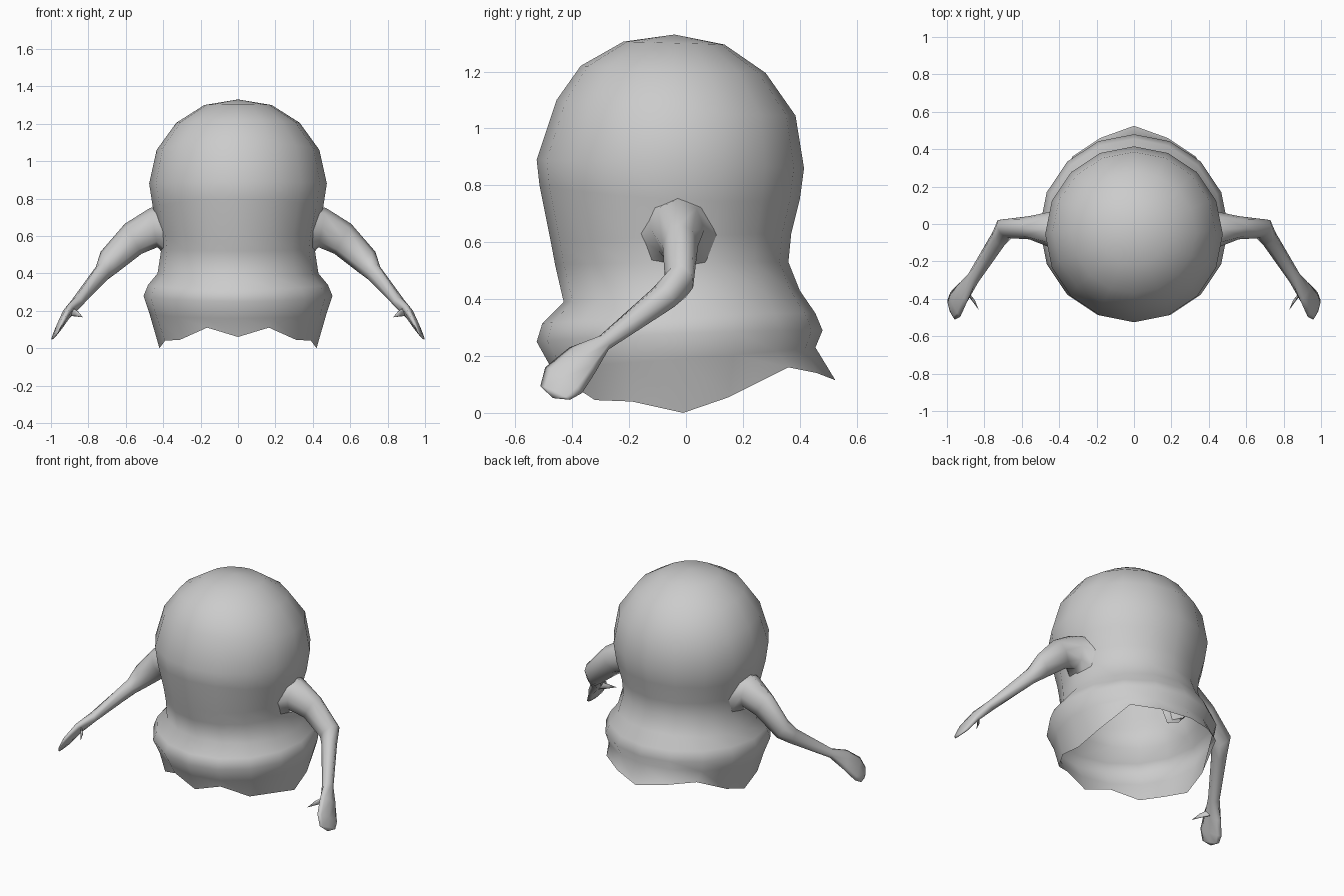
import bpy, bmesh, math
from mathutils import Vector

grey = bpy.data.materials.new("plain grey")
grey.diffuse_color = (0.6, 0.6, 0.6, 1)


def loft(name, rings, start=None, end=None):
    """Skin equal-length closed rings, with optional end points."""
    bm = bmesh.new()
    loops = [[bm.verts.new(p) for p in r] for r in rings]
    n = len(loops[0])
    for a, b in zip(loops, loops[1:]):
        for i in range(n):
            j = (i + 1) % n
            bm.faces.new((a[i], a[j], b[j], b[i]))
    for point, loop in ((start, loops[0]), (end, loops[-1])):
        if point is not None:
            tip = bm.verts.new(point)
            for i in range(n):
                bm.faces.new((tip, loop[i], loop[(i + 1) % n]))
    bmesh.ops.recalc_face_normals(bm, faces=bm.faces)
    # Outward check: shells with an open end can come out reversed
    mid = sum((v.co for v in bm.verts), Vector()) / len(bm.verts)
    if sum((f.calc_center_median() - mid).dot(f.normal) * f.calc_area() for f in bm.faces) < 0:
        bmesh.ops.reverse_faces(bm, faces=bm.faces)
    for f in bm.faces:
        f.smooth = True
    me = bpy.data.meshes.new(name)
    bm.to_mesh(me)
    bm.free()
    me.materials.append(grey)
    ob = bpy.data.objects.new(name, me)
    bpy.context.collection.objects.link(ob)
    return ob


# Body shell: front y, front z, back y, back z, half width, side z
profile = [
    (-0.22, 1.305, 0.135, 1.295, 0.18, 1.30),
    (-0.37, 1.22, 0.28, 1.195, 0.33, 1.205),
    (-0.455, 1.10, 0.385, 1.045, 0.435, 1.06),
    (-0.525, 0.89, 0.415, 0.86, 0.475, 0.88),
    (-0.515, 0.80, 0.40, 0.75, 0.455, 0.75),
    (-0.475, 0.60, 0.37, 0.63, 0.42, 0.62),
    (-0.46, 0.52, 0.36, 0.53, 0.41, 0.53),
    (-0.43, 0.39, 0.40, 0.43, 0.43, 0.40),
    (-0.505, 0.315, 0.455, 0.35, 0.48, 0.34),
    (-0.525, 0.25, 0.48, 0.29, 0.505, 0.28),
    (-0.475, 0.16, 0.455, 0.23, 0.475, 0.19),
]
rings = []
for yf, zf, yb, zb, w, zs in profile:
    ring = []
    for i in range(16):
        a = math.tau * i / 16
        c = math.cos(a)
        ring.append((w * math.sin(a), (yf + yb) / 2 + (yf - yb) / 2 * c,
                     zs + (zf - zb) / 2 * c + ((zf + zb) / 2 - zs) * c * c))
    rings.append(ring)
# Ragged hem, front to back along one side, then mirrored
hem = [(0, -0.45, 0.06), (0.165, -0.42, 0.11), (0.31, -0.32, 0.045),
       (0.39, -0.19, 0.04), (0.42, -0.01, 0), (0.40, 0.15, 0.055),
       (0.33, 0.36, 0.16), (0.18, 0.46, 0.14), (0, 0.525, 0.115)]
rings.append(hem + [(-x, y, z) for x, y, z in hem[7:0:-1]])
loft("body", rings, start=(0, -0.04, 1.33))


def oval(centre, u, v, n=8):
    """Ring round a centre spanned by two half-axis vectors."""
    c, u, v = Vector(centre), Vector(u), Vector(v)
    return [c + u * math.cos(math.tau * i / n) + v * math.sin(math.tau * i / n)
            for i in range(n)]


def mirrored(p, s):
    return (p[0] * s, p[1], p[2])


# Arm with mitten hand: centre, broad half axis, other half axis
arm = [
    ((0.37, -0.03, 0.62), (0, 0.15, 0), (0.0, 0, 0.15)),
    ((0.45, -0.03, 0.645), (0, 0.095, 0), (0.02, 0, 0.105)),
    ((0.56, -0.02, 0.585), (0, 0.062, 0), (0.045, 0, 0.08)),
    ((0.69, -0.025, 0.46), (0.01, 0.05, -0.02), (0.045, 0.015, 0.055)),
    ((0.725, -0.08, 0.405), (0.01, 0.035, -0.035), (0.035, 0.015, 0.03)),
    ((0.86, -0.29, 0.245), (0.015, 0.018, -0.022), (0.025, 0.01, 0.018)),
    ((0.915, -0.365, 0.185), (0.025, 0.045, -0.045), (0.02, 0.005, 0.016)),
    ((0.955, -0.43, 0.115), (0.027, 0.065, -0.045), (0.014, 0.0, 0.011)),
    ((0.978, -0.46, 0.07), (0.02, 0.052, -0.024), (0.006, 0, 0.005)),
]
# Thumb, hooking inward from the palm
thumb = [
    ((0.905, -0.355, 0.20), (0.018, 0.022, -0.018), (0.012, 0, 0.018)),
    ((0.865, -0.40, 0.185), (0.012, 0.01, -0.010), (0.008, 0, 0.012)),
]
for side, s in (("right", 1), ("left", -1)):
    for part, data, tip in (("arm", arm, (0.985, -0.468, 0.052)),
                            ("thumb", thumb, (0.83, -0.46, 0.165))):
        loft(side + "_" + part,
             [[mirrored(p, s) for p in oval(*r)] for r in data],
             end=mirrored(tip, s))
